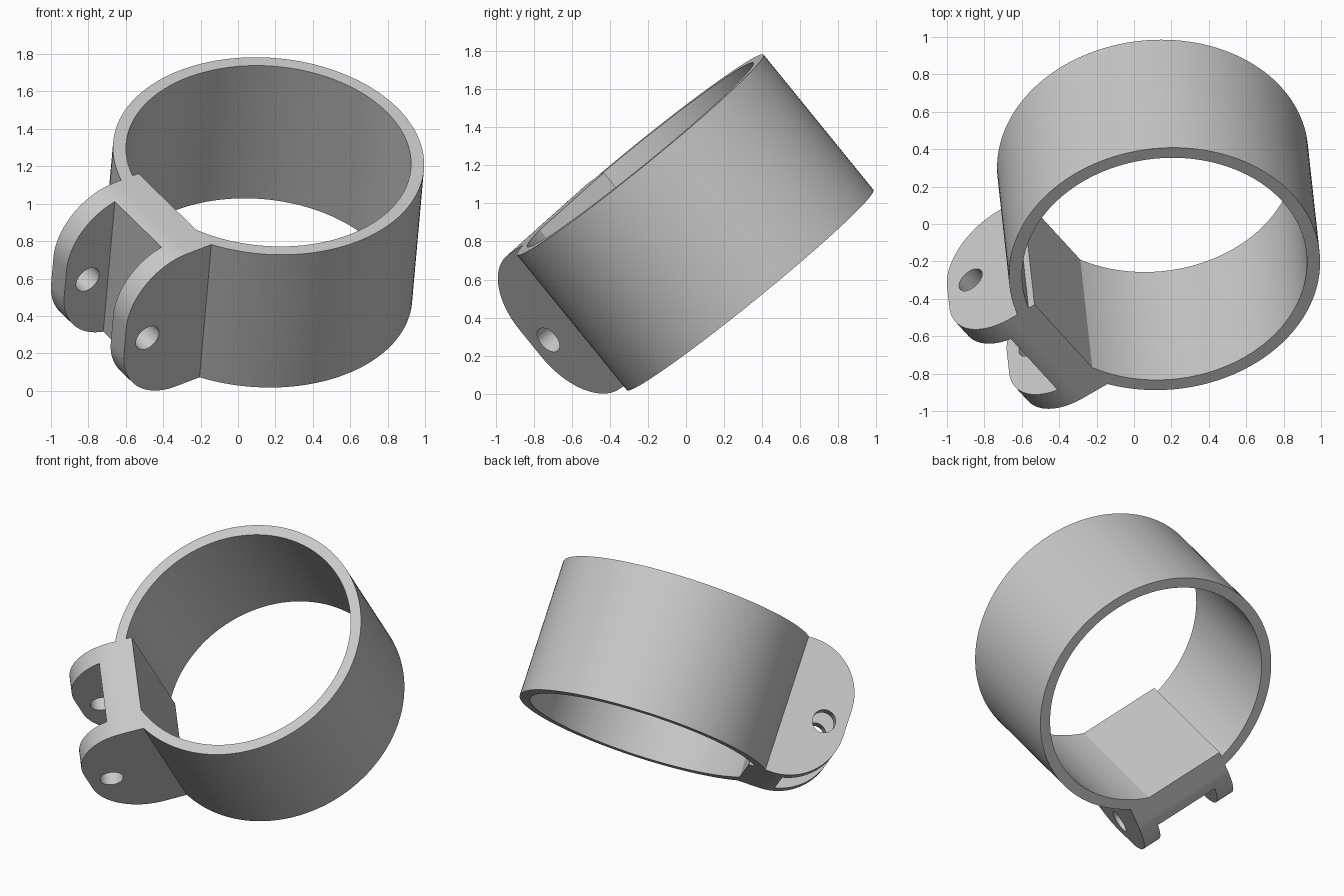
import bpy, bmesh, math
from mathutils import Matrix, Vector

cube = bpy.data.objects.get("Cube")
if cube:
    bpy.data.objects.remove(cube, do_unlink=True)

# Dimensions in the clamp's own frame: x points out to the lug, z is the ring axis
R_OUT, R_IN, HALF = 0.834, 0.764, 0.4585
LUG_BACK, LUG_FRONT = -0.223, 0.467
EAR = 0.124
FLAT, SLOT, TIP_R, TIP_C = 0.692, 0.93, 0.367, 0.847
HOLE_R, HOLE_X = 0.075, 1.066

grey = bpy.data.materials.new("light_grey")
grey.use_nodes = True
color = (0.58, 0.58, 0.58, 1)
grey.diffuse_color = color
grey.node_tree.nodes["Principled BSDF"].inputs["Base Color"].default_value = color


def prism(name, points, direction):
    """Extrude a closed outline along a direction."""
    bm = bmesh.new()
    face = bm.faces.new([bm.verts.new(p) for p in points])
    grown = bmesh.ops.extrude_face_region(bm, geom=[face], use_keep_orig=True)
    verts = [v for v in grown["geom"] if isinstance(v, bmesh.types.BMVert)]
    bmesh.ops.translate(bm, verts=verts, vec=direction)
    bmesh.ops.recalc_face_normals(bm, faces=bm.faces)
    mesh = bpy.data.meshes.new(name)
    bm.to_mesh(mesh)
    bm.free()
    mesh.materials.append(grey)
    obj = bpy.data.objects.new(name, mesh)
    bpy.context.collection.objects.link(obj)
    return obj


def arc(radius, start, end, steps, cx=0, cy=0):
    angles = [math.radians(start + (end - start) * i / steps) for i in range(steps + 1)]
    return [(cx + radius * math.cos(a), cy + radius * math.sin(a)) for a in angles]


def combine(target, tool, operation):
    """Apply a boolean and discard the tool object."""
    mod = target.modifiers.new(operation.lower(), 'BOOLEAN')
    mod.operation, mod.solver, mod.object = operation, 'EXACT', tool
    bpy.context.view_layer.objects.active = target
    bpy.ops.object.modifier_apply(modifier=mod.name)
    bpy.data.objects.remove(tool, do_unlink=True)


# Ring band
def disc(name, radius, half):
    outline = [(x, y, -half) for x, y in arc(radius, 0, 360, 144)[:-1]]
    return prism(name, outline, (0, 0, 2 * half))


clamp = disc("ring_clamp", R_OUT, HALF)
combine(clamp, disc("bore", R_IN, HALF + 0.2), 'DIFFERENCE')

# Lug block with a rounded outer end
offset = HALF - TIP_R
side = [(FLAT, -HALF)] + arc(TIP_R, -90, 0, 24, TIP_C, -offset)
side += arc(TIP_R, 0, 90, 24, TIP_C, offset) + [(FLAT, HALF)]
lug = prism("lug", [(x, LUG_BACK, z) for x, z in side], (0, LUG_FRONT - LUG_BACK, 0))

# Slot that leaves two ears
slot = [(SLOT, -1), (2, -1), (2, 1), (SLOT, 1)]
gap = LUG_FRONT - LUG_BACK - 2 * EAR
combine(lug, prism("slot", [(x, LUG_BACK + EAR, z) for x, z in slot], (0, gap, 0)), 'DIFFERENCE')

# Pin hole through both ears
hole = arc(HOLE_R, 0, 360, 48, HOLE_X, -0.035)[:-1]
combine(lug, prism("pin_hole", [(x, -1, z) for x, z in hole], (0, 2, 0)), 'DIFFERENCE')
combine(clamp, lug, 'UNION')

# Tilt into place
axis = Vector((0.069, -0.629, 0.774)).normalized()
across = Vector((0.565, -0.616, -0.551))
across = (across - axis * across.dot(axis)).normalized()
out = across.cross(axis)
frame = Matrix((out, across, axis)).transposed().to_4x4()
clamp.data.transform(Matrix.Translation((0.1315, 0.0485, 0.90)) @ frame)

bpy.ops.object.select_all(action='DESELECT')
clamp.select_set(True)
bpy.context.view_layer.objects.active = clamp
bpy.ops.object.shade_smooth_by_angle(angle=math.radians(25))
